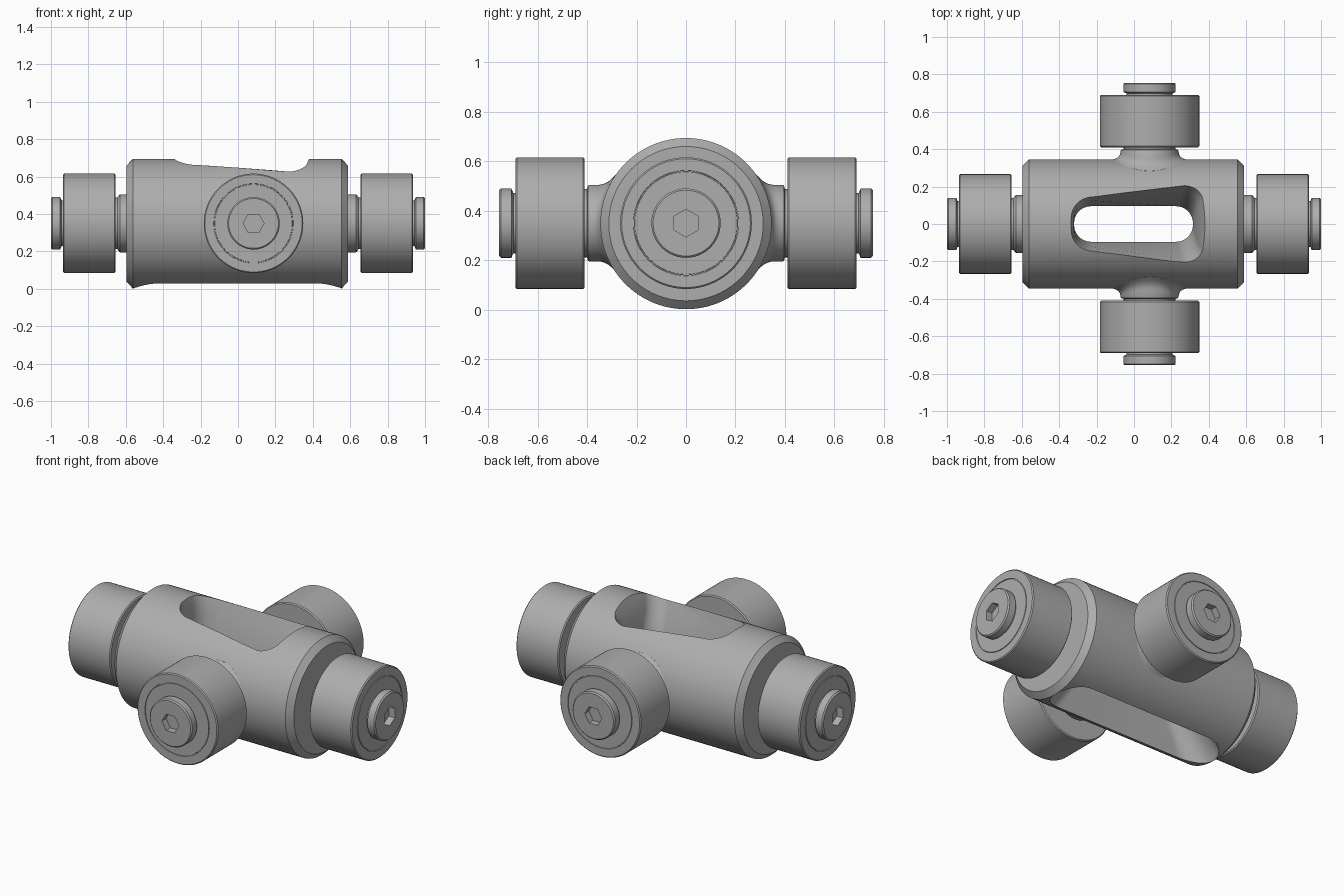
import bpy, bmesh, math
from mathutils import Matrix, Vector

cube = bpy.data.objects.get("Cube")
if cube:
    bpy.data.objects.remove(cube, do_unlink=True)

STEEL = (0.42, 0.42, 0.42, 1)
steel = bpy.data.materials.new("steel grey")
steel.use_nodes = True
steel.diffuse_color = STEEL
bsdf = steel.node_tree.nodes["Principled BSDF"]
bsdf.inputs["Base Color"].default_value = STEEL

SEG = 96
R = 0.346        # body radius
MID = 0.348      # axis height
CX = -0.004      # body centre along x


def loft(name, rings, matrix):
    """Skin a list of equal-length point rings and cap both ends."""
    bm = bmesh.new()
    rows = [[bm.verts.new(p) for p in ring] for ring in rings]
    n = len(rows[0])
    for a, b in zip(rows, rows[1:]):
        for i in range(n):
            j = (i + 1) % n
            bm.faces.new((a[i], a[j], b[j], b[i]))
    bm.faces.new(rows[0])
    bm.faces.new(rows[-1])
    bmesh.ops.recalc_face_normals(bm, faces=bm.faces)
    mesh = bpy.data.meshes.new(name)
    bm.to_mesh(mesh)
    bm.free()
    mesh.materials.append(steel)
    obj = bpy.data.objects.new(name, mesh)
    bpy.context.collection.objects.link(obj)
    obj.matrix_world = matrix
    return obj


def smooth(obj, degrees=25):
    bpy.ops.object.select_all(action='DESELECT')
    obj.select_set(True)
    bpy.context.view_layer.objects.active = obj
    bpy.ops.object.shade_smooth_by_angle(angle=math.radians(degrees))


def circle(r, h):
    angles = [math.tau * i / SEG for i in range(SEG)]
    return [Vector((r * math.cos(a), r * math.sin(a), h)) for a in angles]


def hexagon(r, h):
    ring = []
    for i in range(SEG):
        a = math.tau * i / SEG
        d = r * math.cos(math.pi / 6) / math.cos(a % (math.pi / 3) - math.pi / 6)
        ring.append(Vector((d * math.cos(a), d * math.sin(a), h)))
    return ring


def saddle(r, lift):
    """Ring that follows the curved body wall."""
    ring = circle(r, 0)
    for p in ring:
        p.z = math.sqrt(R * R - p.y * p.y) + lift
    return ring


def lathe(name, profile, matrix):
    obj = loft(name, [circle(r, h) for r, h in profile], matrix)
    smooth(obj)
    return obj


def slot_ring(z, x0, x1, w0, w1, r0, r1, n=14):
    """Rounded outline, half-width w0 at the x0 end and w1 at the x1 end."""
    corners = [(x1 - r1, w1 - r1, r1), (x0 + r0, w0 - r0, r0),
               (x0 + r0, r0 - w0, r0), (x1 - r1, r1 - w1, r1)]
    ring = []
    for q, (cx, cy, r) in enumerate(corners):
        for i in range(n):
            a = math.pi / 2 * (q + i / (n - 1))
            ring.append(Vector((cx + r * math.cos(a), cy + r * math.sin(a), z)))
    return ring


# Main barrel with chamfered ends
axis_x = Matrix.Rotation(math.pi / 2, 4, 'Y')
body = loft("body", [circle(r, h) for r, h in
                     ((0.312, -0.591), (R, -0.558), (R, 0.558), (0.312, 0.591))],
            Matrix.Translation((CX, 0, MID)) @ axis_x)

# Through slot: flared lengthwise below, widening to one end above
cutter = loft("slot_cutter", [
    slot_ring(-0.03, -0.575, 0.57, 0.141, 0.141, 0.135, 0.135),
    slot_ring(0.03, -0.545, 0.54, 0.135, 0.135, 0.13, 0.13),
    slot_ring(0.18, -0.43, 0.425, 0.11, 0.11, 0.105, 0.105),
    slot_ring(0.32, -0.32, 0.315, 0.095, 0.095, 0.09, 0.09),
    slot_ring(0.40, -0.32, 0.315, 0.095, 0.095, 0.09, 0.09),
    slot_ring(0.58, -0.32, 0.34, 0.125, 0.185, 0.10, 0.085),
    slot_ring(0.65, -0.325, 0.36, 0.142, 0.215, 0.11, 0.085),
    slot_ring(0.73, -0.345, 0.395, 0.165, 0.25, 0.12, 0.09),
], Matrix.Identity(4))
cutter.hide_render = True
cut = body.modifiers.new("slot", 'BOOLEAN')
cut.operation = 'DIFFERENCE'
cut.solver = 'EXACT'
cut.object = cutter
bpy.ops.object.select_all(action='DESELECT')
bpy.context.view_layer.objects.active = body
body.select_set(True)
bpy.ops.object.modifier_apply(modifier="slot")
bpy.data.objects.remove(cutter, do_unlink=True)
smooth(body, 30)


def roller_set(name, matrix, start):
    """Roller and socket-headed pin; start is the roller's inner face."""
    lathe(name + "_roller", [(r, start + h) for r, h in (
        (0.13, 0), (0.26, 0), (0.266, 0.006), (0.266, 0.274), (0.26, 0.28),
        (0.213, 0.28), (0.212, 0.276), (0.208, 0.276), (0.207, 0.28),
        (0.10, 0.28))], matrix)
    top = start + 0.345
    rings = [circle(r, start + h) for r, h in (
        (0.122, 0.27), (0.122, 0.288), (0.14, 0.296), (0.14, 0.338), (0.133, 0.345))]
    rings += [hexagon(0.056, top), hexagon(0.056, top - 0.04)]
    smooth(loft(name + "_pin", rings, matrix))


# End axles, mirrored along the barrel
for name, side in (("left", 1), ("right", -1)):
    m = Matrix.Translation((CX + 0.004, 0, MID + 0.002)) @ \
        Matrix.Rotation(side * math.pi / 2, 4, 'Y')
    lathe(name + "_end_neck", [(0.155, 0.55), (0.155, 0.63), (0.152, 0.635),
                               (0.138, 0.645), (0.138, 0.66)], m)
    roller_set(name + "_end", m, 0.655)

# Cross axles, blended into the barrel wall
for name, side in (("front", 1), ("back", -1)):
    m = Matrix.Translation((0.083, 0, MID + 0.002)) @ \
        Matrix.Rotation(side * math.pi / 2, 4, 'X')
    rings = [saddle(r, lift) for r, lift in (
        (0.2, -0.03), (0.196, -0.001), (0.18, 0.004), (0.167, 0.012),
        (0.159, 0.024), (0.155, 0.04))]
    rings += [circle(0.155, 0.39), circle(0.152, 0.396),
              circle(0.138, 0.4), circle(0.138, 0.415)]
    smooth(loft(name + "_boss", rings, m), 35)
    roller_set(name, m, 0.41)
